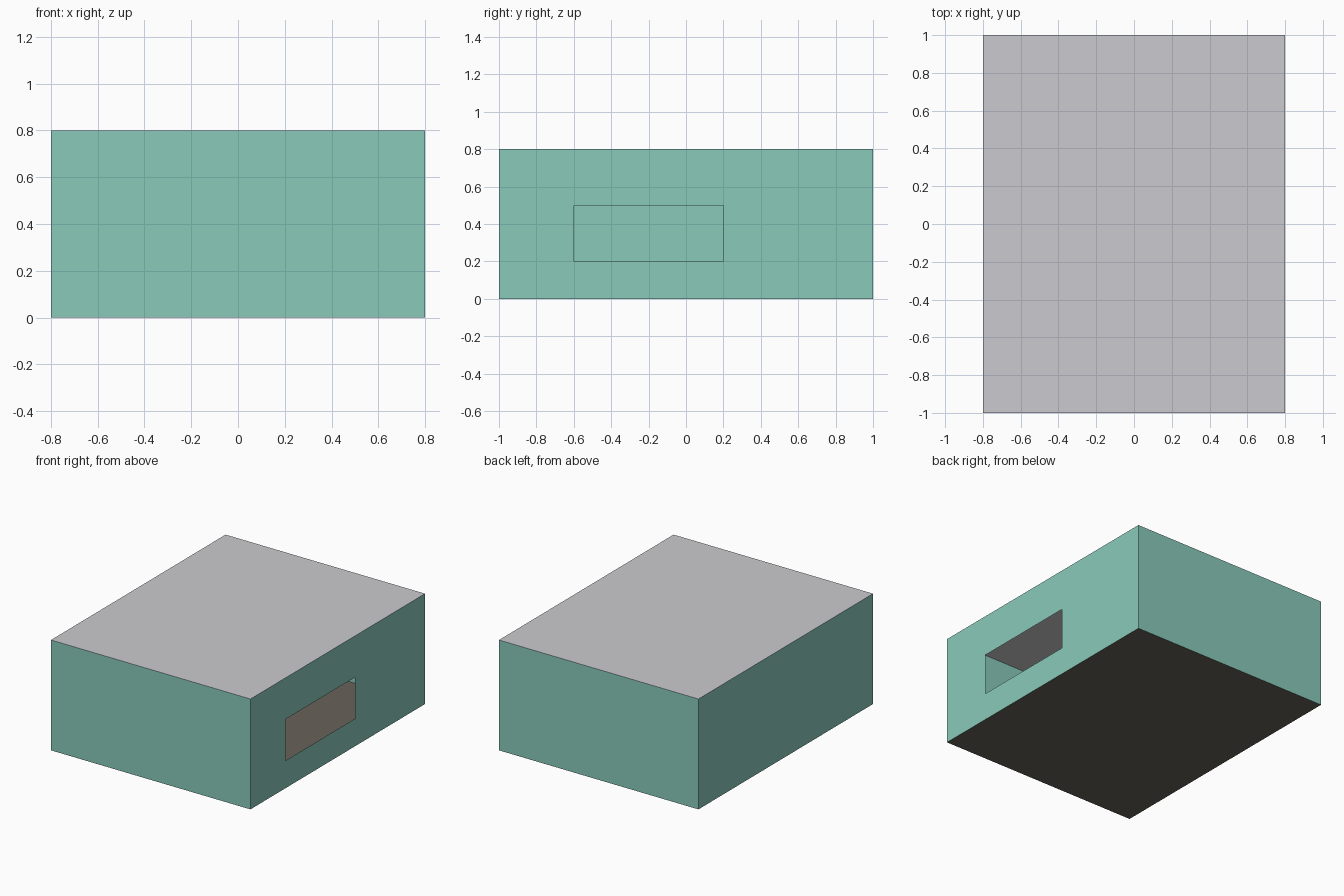
import bpy

if "Cube" in bpy.data.objects:
    bpy.data.objects.remove(bpy.data.objects["Cube"])

W, D, H = 0.8, 1.0, 0.8   # half width, half depth, height


def material(name, color):
    m = bpy.data.materials.new(name)
    m.diffuse_color = (*color, 1)
    m.use_nodes = True
    m.node_tree.nodes["Principled BSDF"].inputs["Base Color"].default_value = m.diffuse_color
    return m


def sheet(name, point, us, vs, mat, skip=()):
    """Thin flat panel over the grid us x vs, leaving out skipped cells."""
    nv = len(vs)
    verts = [point(u, v) for u in us for v in vs]
    faces = [(i * nv + j, (i + 1) * nv + j, (i + 1) * nv + j + 1, i * nv + j + 1)
             for i in range(len(us) - 1) for j in range(nv - 1) if (i, j) not in skip]
    mesh = bpy.data.meshes.new(name)
    mesh.from_pydata(verts, [], faces)
    mesh.materials.append(mat)
    obj = bpy.data.objects.new(name, mesh)
    bpy.context.collection.objects.link(obj)
    return obj


wall_mat = material("wall_green", (0.25, 0.59, 0.49))
ceiling_mat = material("ceiling_grey", (0.60, 0.59, 0.62))
floor_mat = material("floor_brown", (0.138, 0.122, 0.10))

# Plain walls, facing outward
sheet("front_wall", lambda u, v: (u, -D, v), (-W, W), (0, H), wall_mat)
sheet("back_wall", lambda u, v: (-u, D, v), (-W, W), (0, H), wall_mat)
sheet("left_wall", lambda u, v: (-W, -u, v), (-D, D), (0, H), wall_mat)

# Right wall with the window opening
sheet("right_wall", lambda u, v: (W, u, v), (-D, -0.6, 0.2, D), (0, 0.2, 0.5, H),
      wall_mat, skip={(1, 1)})

# Floor and ceiling
sheet("floor", lambda u, v: (u, v, 0), (-W, W), (-D, D), floor_mat)
sheet("ceiling", lambda u, v: (u, v, H), (-W, W), (-D, D), ceiling_mat)
